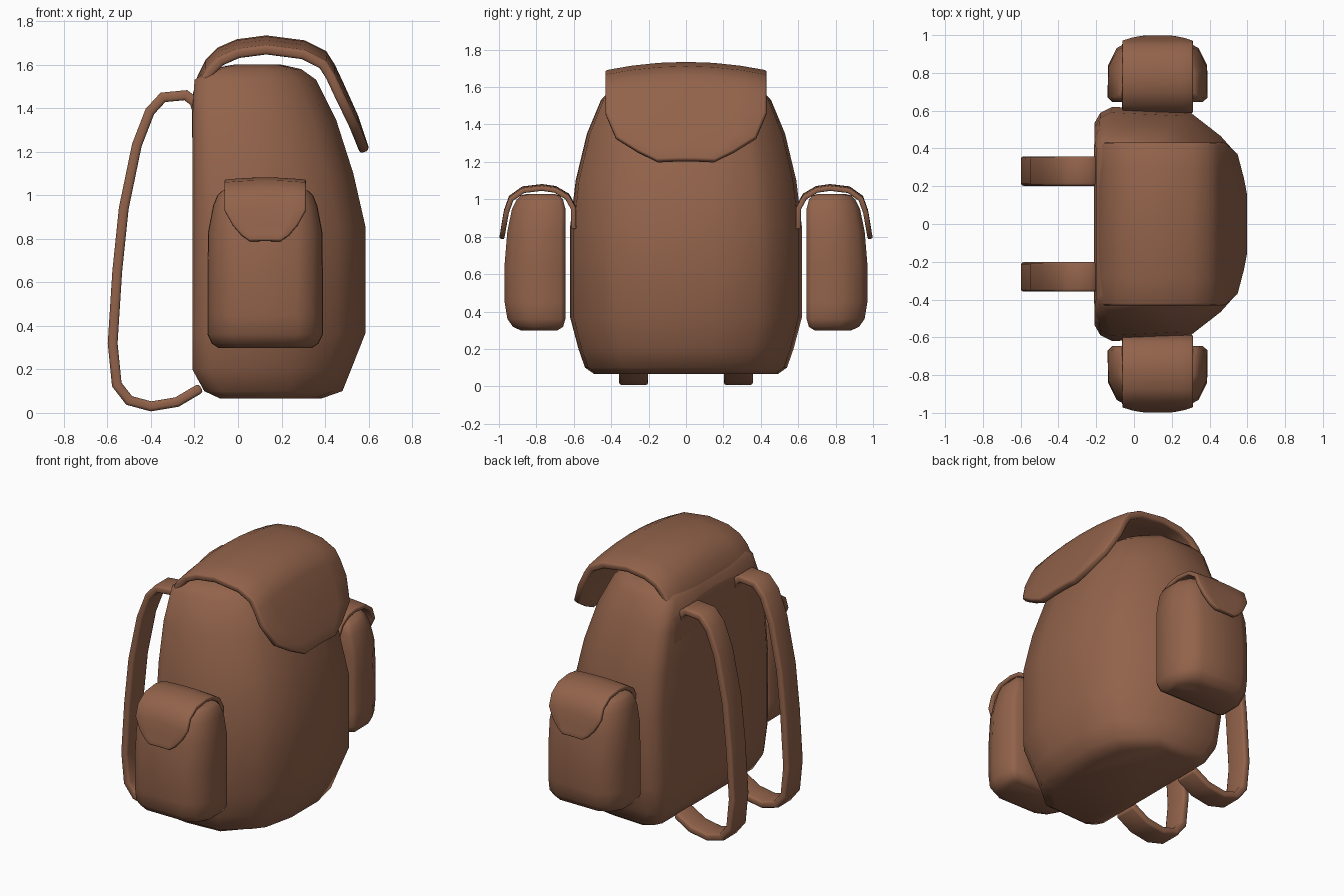
import bpy

if "Cube" in bpy.data.objects:
    bpy.data.objects.remove(bpy.data.objects["Cube"])

leather = bpy.data.materials.new("brown_leather")
leather.diffuse_color = (0.29, 0.125, 0.07, 1)
leather.use_nodes = True
leather.node_tree.nodes["Principled BSDF"].inputs["Base Color"].default_value = leather.diffuse_color


def make(name, verts, faces):
    me = bpy.data.meshes.new(name)
    me.from_pydata(verts, [], faces)
    me.materials.append(leather)
    me.shade_smooth()
    ob = bpy.data.objects.new(name, me)
    bpy.context.collection.objects.link(ob)
    return ob


def mirror_y(ob):
    m = ob.modifiers.new("mirror", 'MIRROR')
    m.use_axis = (False, True, False)


def loft(name, section, levels, place):
    """Closed bag: half section (depth, width) scaled per level (z, near, far, half width)."""
    ring = section + [(u, -v) for u, v in reversed(section)]
    n = len(ring)
    verts = [place(a + u * (b - a), v * hw, z) for z, a, b, hw in levels for u, v in ring]
    faces = [(r * n + i, r * n + i + n, r * n + (i + 1) % n + n, r * n + (i + 1) % n)
             for r in range(len(levels) - 1) for i in range(n)]
    top = (len(levels) - 1) * n
    faces += [tuple(range(n)), tuple(range(top + n - 1, top - 1, -1))]
    ob = make(name, verts, faces)
    import bmesh
    bm = bmesh.new()
    bm.from_mesh(ob.data)
    bmesh.ops.recalc_face_normals(bm, faces=bm.faces)
    bm.to_mesh(ob.data)
    bm.free()
    return ob


def sheet(name, path, place, thick, crown=0.0, cols=6):
    """Thick sheet swept along a path of (depth, z, half width)."""
    w0 = path[0][2]
    verts = []
    for d, z, w in path:
        for i in range(cols + 1):
            f = 2 * i / cols - 1
            verts.append(place(d, f * w, z - crown * (f * w / w0) ** 2))
    n = cols + 1
    faces = [(r * n + i, r * n + i + 1, r * n + i + n + 1, r * n + i + n)
             for r in range(len(path) - 1) for i in range(cols)]
    ob = make(name, verts, faces)
    s = ob.modifiers.new("thickness", 'SOLIDIFY')
    s.thickness, s.offset, s.use_even_offset = thick, 0, True
    b = ob.modifiers.new("soft_edges", 'BEVEL')
    b.width, b.segments, b.limit_method = thick * 0.3, 2, 'ANGLE'
    b.angle_limit = 1.05
    return ob


def along_x(d, w, z):
    return (d, w, z)


def along_y(d, w, z):
    return (0.125 + w, d, z)


# Main bag
loft("bag_body",
     [(0, .3), (0, .86), (.04, .95), (.12, 1), (.62, .97), (.84, .75), (.93, .62), (1, .25)],
     [(.065, -.08, .38, .49), (.10, -.155, .48, .54), (.2, -.21, .52, .575),
      (.37, -.21, .587, .62), (.85, -.21, .587, .62), (1.1, -.21, .53, .59),
      (1.35, -.21, .45, .53), (1.53, -.2, .36, .455), (1.58, -.13, .29, .41),
      (1.6, -.02, .2, .33)], along_x)

# Lid over the top
W = .43
sheet("top_flap",
      [(-.19, 1.3, W), (-.188, 1.45, W), (-.165, 1.54, W), (-.13, 1.61, W), (-.08, 1.66, W),
       (0, 1.695, W), (.13, 1.712, W), (.3, 1.69, W), (.39, 1.645, W), (.425, 1.59, W),
       (.467, 1.5, W), (.53, 1.36, .375), (.56, 1.27, .26), (.582, 1.205, .15)],
      along_x, .045, crown=.045)

# Side pockets
mirror_y(loft("side_pocket",
              [(0, .4), (0, .9), (.08, 1), (.6, .99), (.88, .82), (1, .55)],
              [(.298, .69, .88, .215), (.318, .657, .925, .245), (.36, .645, .955, .265),
               (.45, .645, .97, .265), (.65, .645, .97, .265), (.83, .645, .955, .263),
               (.95, .645, .93, .24), (1.0, .658, .905, .22), (1.02, .675, .885, .2),
               (1.028, .7, .855, .17)], along_y))

# Side pocket lids
P = .187
mirror_y(sheet("pocket_flap",
               [(.6, .85, P), (.602, .96, P), (.635, 1.02, P), (.7, 1.058, P), (.77, 1.068, P),
                (.87, 1.056, P), (.935, 1.01, P), (.96, .94, P), (.972, .87, .15),
                (.98, .82, .11), (.986, .79, .07)],
               along_y, .027, crown=.01))

# Shoulder straps
strap_path = [(-.185, 1.38), (-.2, 1.43), (-.24, 1.46), (-.345, 1.45), (-.405, 1.385),
              (-.465, 1.23), (-.525, .94), (-.555, .65), (-.576, .32), (-.557, .13),
              (-.5, .057), (-.4, .03), (-.28, .05), (-.17, .115)]
mirror_y(sheet("shoulder_strap", [(x, z, .078) for x, z in strap_path],
               lambda d, w, z: (d, .28 + w, z), .045, cols=2))
